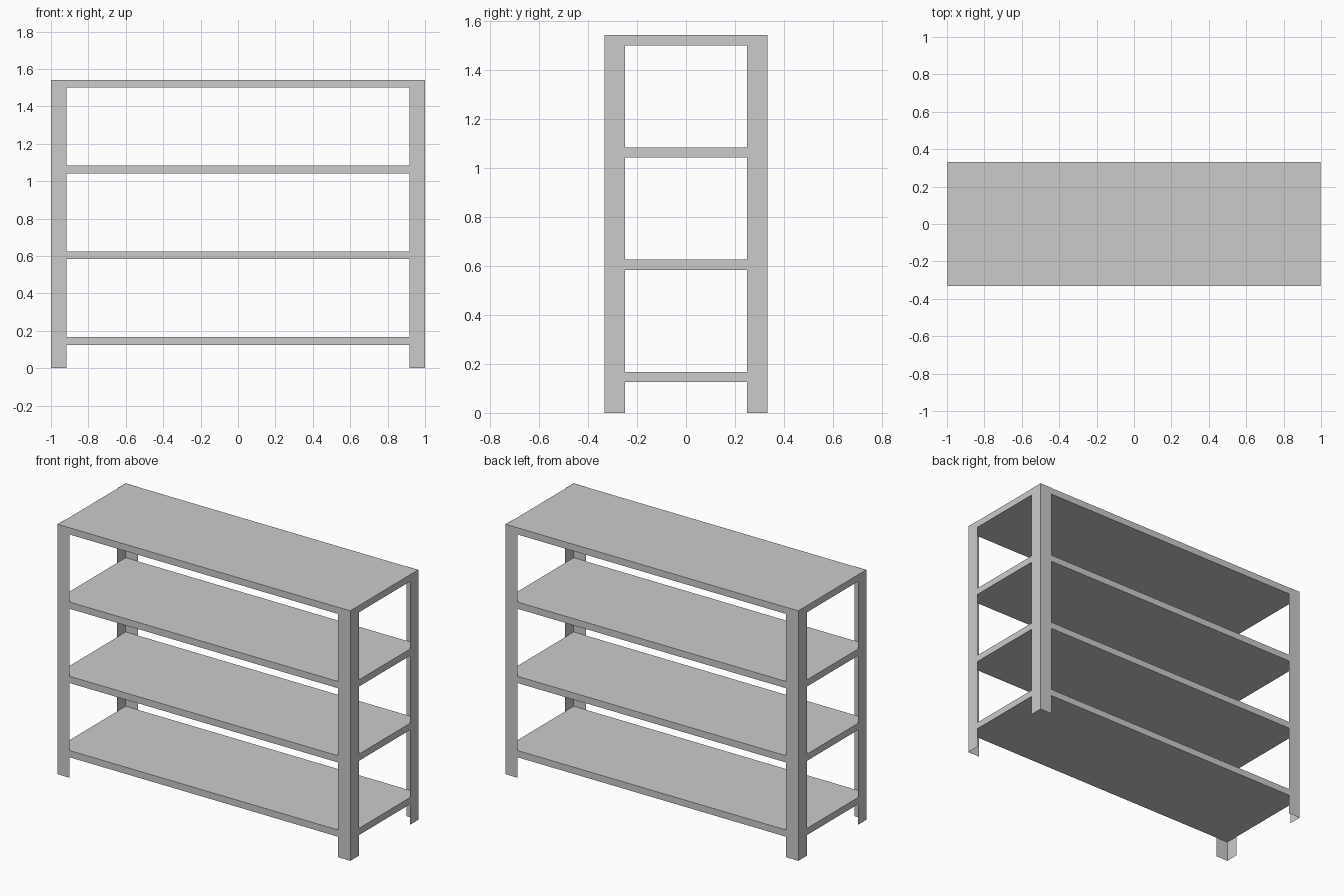
import bpy

if "Cube" in bpy.data.objects:
    bpy.data.objects.remove(bpy.data.objects["Cube"])

W, D, H = 1.0, 0.3325, 1.5417    # half width, half depth, height
LEG = 0.083                      # flange width of the angle posts
T = 0.0417                       # shelf thickness
GAP = 0.002                      # shelves sit just inside the posts


def add_mesh(name, verts, faces):
    mesh = bpy.data.meshes.new(name)
    mesh.from_pydata(verts, [], faces)
    obj = bpy.data.objects.new(name, mesh)
    bpy.context.collection.objects.link(obj)
    return obj


# Corner posts: thin sheet-metal angles, open towards the inside
def angle_post(name, sx, sy):
    profile = [(sx * (W - LEG), sy * D), (sx * W, sy * D), (sx * W, sy * (D - LEG))]
    if sx * sy > 0:
        profile.reverse()        # keep the normals facing outwards
    verts = [(x, y, z) for z in (0, H) for x, y in profile]
    add_mesh(name, verts, [(0, 1, 4, 3), (1, 2, 5, 4)])


for side, sx in (("left", -1), ("right", 1)):
    for end, sy in (("front", -1), ("back", 1)):
        angle_post(f"{end}_{side}_post", sx, sy)

# Four evenly spaced shelf boards, the top one flush with the posts
for i in range(4):
    top = H - (3 - i) * 0.4583
    bpy.ops.mesh.primitive_cube_add(size=1, location=(0, 0, top - T / 2))
    shelf = bpy.context.object
    shelf.name = f"shelf_{i + 1}"
    shelf.scale = (2 * (W - GAP), 2 * (D - GAP), T)
    bpy.ops.object.transform_apply(location=False, rotation=False, scale=True)
